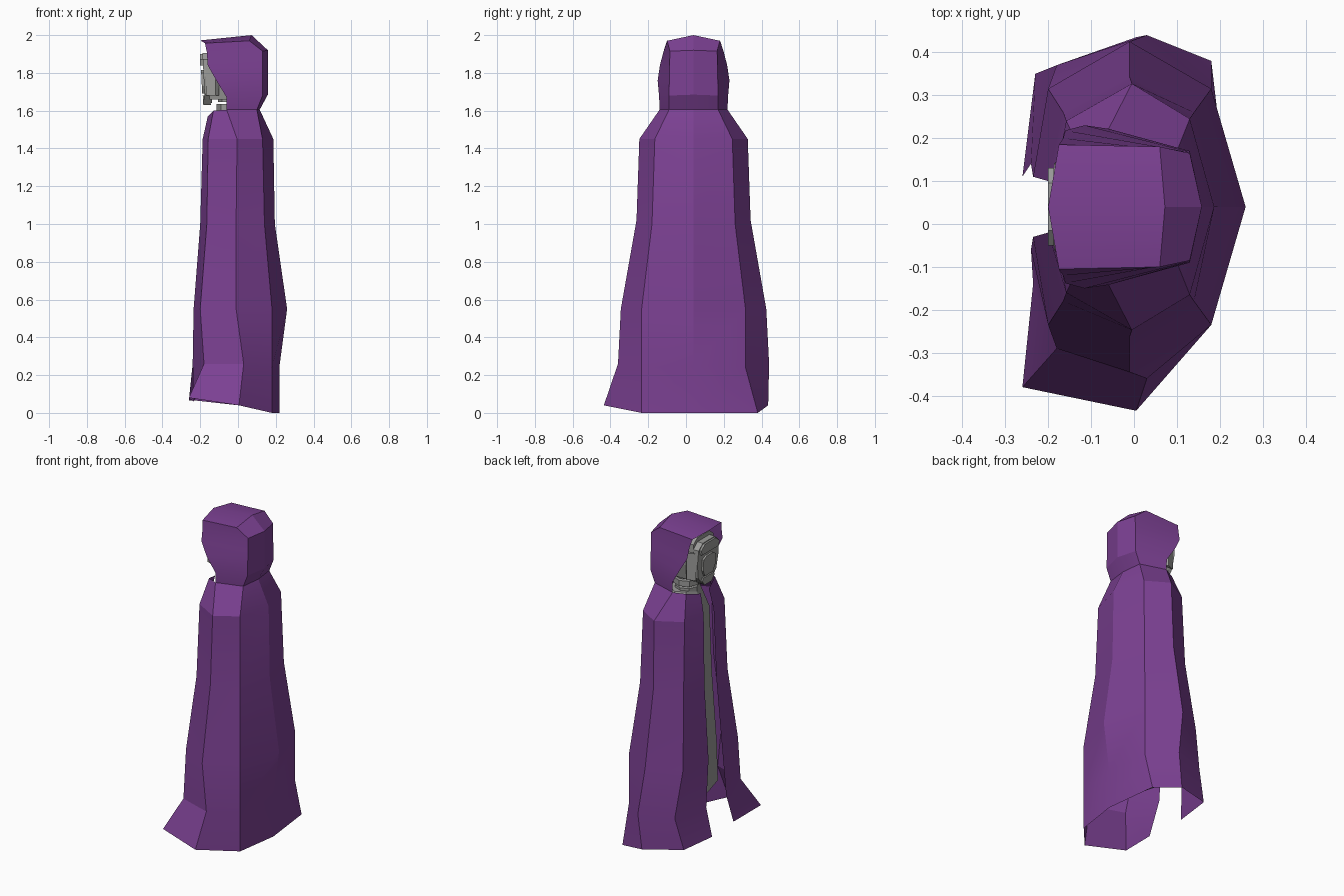
import bpy, bmesh, math

if "Cube" in bpy.data.objects:
    bpy.data.objects.remove(bpy.data.objects["Cube"])

CY = 0.04  # plane of symmetry of the figure, which faces -x


def material(name, rgb):
    m = bpy.data.materials.new(name)
    m.use_nodes = True
    m.diffuse_color = (*rgb, 1)
    bsdf = m.node_tree.nodes["Principled BSDF"]
    bsdf.inputs["Base Color"].default_value = (*rgb, 1)
    bsdf.inputs["Roughness"].default_value = 0.8
    return m


purple = material("purple cloth", (0.2, 0.052, 0.29))
grey = material("grey metal", (0.33, 0.33, 0.32))


def finish(name, bm, mat, smooth=True, outward=True):
    if outward:
        bmesh.ops.recalc_face_normals(bm, faces=bm.faces)
    me = bpy.data.meshes.new(name)
    bm.to_mesh(me)
    bm.free()
    me.materials.append(mat)
    ob = bpy.data.objects.new(name, me)
    bpy.context.collection.objects.link(ob)
    if smooth:
        bpy.ops.object.select_all(action='DESELECT')
        ob.select_set(True)
        bpy.context.view_layer.objects.active = ob
        bpy.ops.object.shade_smooth_by_angle(angle=math.radians(20))
    return ob


def mirror_row(half):
    """Complete a half row of (x, y, z) whose last point lies on the symmetry plane."""
    return half + [(x, 2 * CY - y, z) for x, y, z in reversed(half[:-1])]


def loft(rows, closed=False, caps=False):
    """Skin rows of points, listed from bottom to top."""
    bm = bmesh.new()
    grid = [[bm.verts.new(p) for p in r] for r in rows]
    n = len(rows[0])
    for lo, hi in zip(grid, grid[1:]):
        for i in range(n if closed else n - 1):
            j = (i + 1) % n
            bm.faces.new((lo[i], lo[j], hi[j], hi[i]))
    if caps:
        bm.faces.new(grid[0][::-1])
        bm.faces.new(grid[-1])
    return bm


# Cloak: open at the face side, flaring to an uneven hem
hem = [(-0.235, -0.14, 0.06), (-0.26, -0.38, 0.08), (0.005, -0.435, 0.04),
       (0.18, -0.235, 0.0), (0.22, 0.04, 0.0), (0.18, 0.38, 0.0),
       (0.005, 0.435, 0.04), (-0.23, 0.35, 0.066), (-0.26, 0.11, 0.066)]
levels = [  # front edge, front corner, side, rear corner, spine
    [(-0.24, -0.06, 0.26), (-0.18, -0.29, 0.26), (0.03, -0.36, 0.26),
     (0.18, -0.235, 0.24), (0.22, CY, 0.25)],
    [(-0.235, -0.03, 0.55), (-0.2, -0.235, 0.55), (-0.01, -0.345, 0.55),
     (0.18, -0.235, 0.55), (0.26, CY, 0.55)],
    [(-0.2, -0.02, 1.0), (-0.165, -0.18, 1.0), (-0.01, -0.262, 1.02),
     (0.14, -0.18, 1.0), (0.195, CY, 1.0)],
    [(-0.187, -0.01, 1.45), (-0.158, -0.16, 1.45), (-0.005, -0.247, 1.45),
     (0.13, -0.165, 1.45), (0.187, CY, 1.45)],
    [(-0.16, 0.0, 1.57), (-0.13, -0.105, 1.6), (-0.06, -0.14, 1.605),
     (0.1, -0.09, 1.605), (0.115, CY, 1.605)],
]
finish("cloak", loft([hem] + [mirror_row(r) for r in levels]), purple)

# Hood: open rim, rear corner, back, from neck to crown
hood_rows = [
    [(-0.06, -0.14, 1.605), (0.1, -0.09, 1.605), (0.115, CY, 1.605)],
    [(-0.06, -0.142, 1.67), (0.13, -0.09, 1.68), (0.158, CY, 1.685)],
    [(-0.115, -0.15, 1.76), (0.13, -0.088, 1.77), (0.158, CY, 1.77)],
    [(-0.16, -0.138, 1.84), (0.13, -0.087, 1.84), (0.158, CY, 1.84)],
    [(-0.165, -0.12, 1.91), (0.13, -0.085, 1.915), (0.158, CY, 1.92)],
    [(-0.175, -0.105, 1.957), (0.06, -0.1, 1.97), (0.072, CY, 2.0)],
]
bm = loft([mirror_row(r) for r in hood_rows])
# Crown, with the peak over the face
bm.verts.ensure_lookup_table()
top = list(bm.verts[-5:])
peak = bm.verts.new((-0.2, CY, 1.972))
bm.faces.new((top[0], top[1], top[2], peak))
bm.faces.new((peak, top[2], top[3], top[4]))
finish("hood", bm, purple)


def ring(rx, ry, z, cx=0.0, n=8):
    return [(cx + rx * math.cos(2 * math.pi * i / n),
             CY + ry * math.sin(2 * math.pi * i / n), z) for i in range(n)]


# Body under the cloak, and the neck
body = [(0.16, 0.24, 0.3), (0.155, 0.23, 0.55), (0.135, 0.19, 1.0),
        (0.125, 0.17, 1.42), (0.08, 0.1, 1.57)]
finish("body", loft([ring(rx, ry, z, -0.02) for rx, ry, z in body], True, True), grey)
for z, r in ((1.55, 0.07), (1.6, 0.078), (1.645, 0.072)):
    finish("neck_ring", loft([ring(r, r, z, -0.035), ring(r, r, z + 0.035, -0.035)],
                             True, True), grey)


def plate(name, outline, x_front, x_back, slope=0.0):
    """Mirrored (half width, z) outline given thickness along x; the base leans back by slope."""
    pts = outline + [(-w, z) for w, z in reversed(outline)]
    rows = [[(x + slope * (1.9 - z), CY + w, z) for w, z in pts] for x in (x_back, x_front)]
    finish(name, loft(rows, True, True), grey, smooth=False)


# Head core and the layered face mask
plate("head", [(0.085, 1.66), (0.105, 1.76), (0.1, 1.9), (0.06, 1.93)], -0.15, 0.07)
plate("mask", [(0.05, 1.64), (0.09, 1.69), (0.105, 1.78), (0.1, 1.87), (0.06, 1.905)],
      -0.188, -0.15, 0.05)
plate("brow", [(0.085, 1.84), (0.09, 1.87), (0.055, 1.9)], -0.2, -0.185)
plate("face_plate", [(0.04, 1.69), (0.06, 1.73), (0.06, 1.8), (0.03, 1.815)],
      -0.2, -0.185, 0.05)
plate("jaw", [(0.035, 1.63), (0.06, 1.66), (0.055, 1.68)], -0.2, -0.16, 0.06)
# Cheek guards on both sides
for side in (-1, 1):
    y = CY + side * 0.105
    rows = [[(-0.17, y, z), (-0.12, y + side * 0.02, z), (-0.1, y, z)]
            for z in (1.68, 1.85)]
    finish("cheek_guard", loft(rows, True, True), grey, smooth=False)
